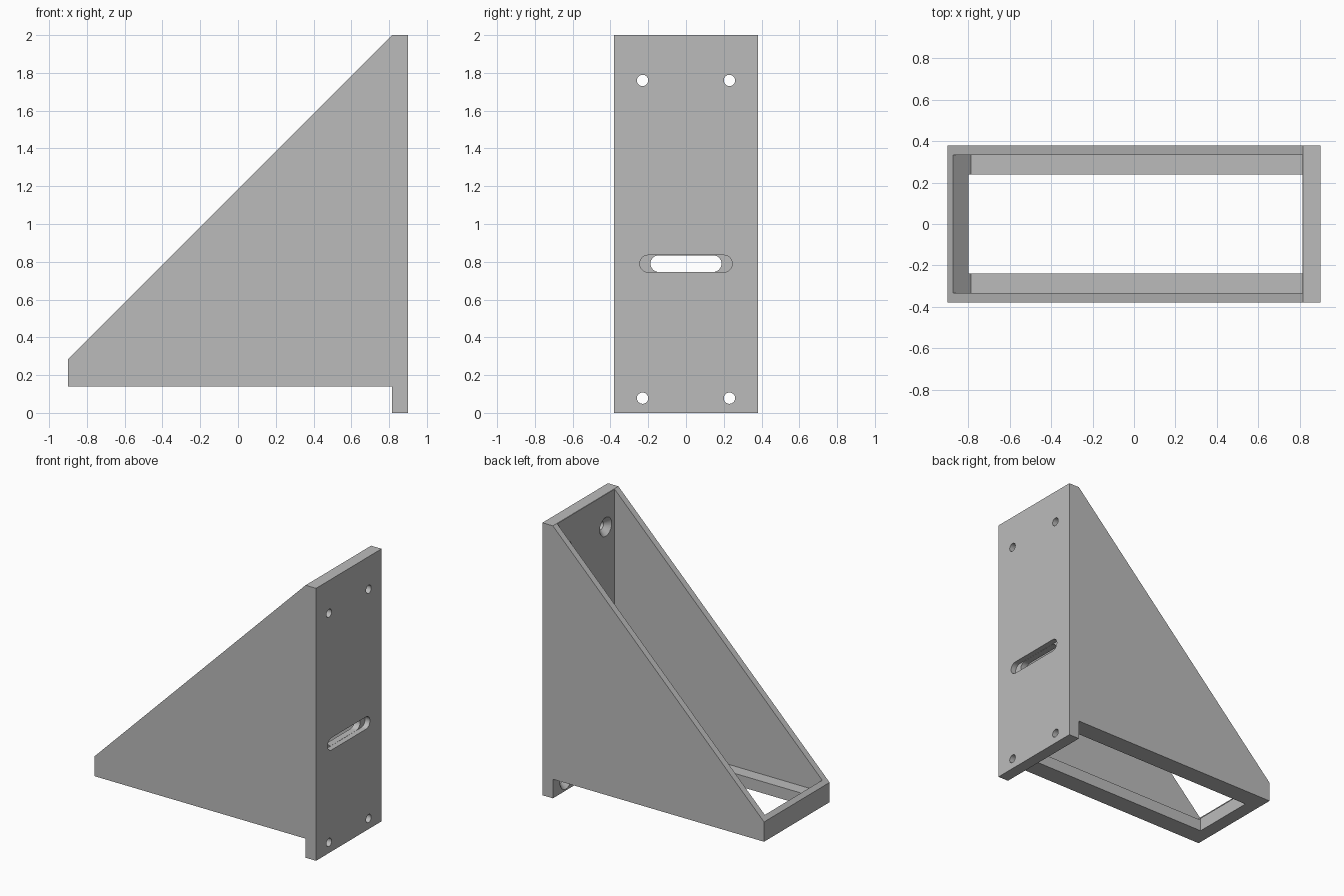
import bpy
import bmesh
from math import cos, sin, pi
from mathutils import Vector

if "Cube" in bpy.data.objects:
    bpy.data.objects.remove(bpy.data.objects["Cube"])

grey = bpy.data.materials.new("plain_grey")
grey.use_nodes = True
colour = (0.5, 0.5, 0.5, 1)
grey.diffuse_color = colour
grey.node_tree.nodes["Principled BSDF"].inputs["Base Color"].default_value = colour


def loft(name, rings):
    """Solid from matching rings of points, capped at both ends."""
    bm = bmesh.new()
    loops = [[bm.verts.new(p) for p in ring] for ring in rings]
    for a, b in zip(loops, loops[1:]):
        for i in range(len(a)):
            j = (i + 1) % len(a)
            bm.faces.new((a[i], a[j], b[j], b[i]))
    bm.faces.new(loops[0])
    bm.faces.new(loops[-1])
    bmesh.ops.recalc_face_normals(bm, faces=bm.faces)
    mesh = bpy.data.meshes.new(name)
    bm.to_mesh(mesh)
    bm.free()
    obj = bpy.data.objects.new(name, mesh)
    bpy.context.collection.objects.link(obj)
    mesh.materials.append(grey)
    return obj


def side_profile(name, points, half_width):
    return loft(name, [[(x, y, z) for x, z in points]
                       for y in (-half_width, half_width)])


def stadium(x, half_length, r, z, steps=16):
    """Rounded slot outline in the plane of the plate."""
    ring = []
    for side in (1, -1):
        for i in range(steps + 1):
            a = -pi / 2 + pi * i / steps
            ring.append(Vector((x, side * (half_length - r + r * cos(a)),
                                z + side * r * sin(a))))
    return ring


def circle(x, r, y, z, steps=32):
    return [(x, y + r * cos(2 * pi * i / steps), z + r * sin(2 * pi * i / steps))
            for i in range(steps)]


def cut(target, cutter):
    cutter.hide_render = True
    mod = target.modifiers.new("cut", "BOOLEAN")
    mod.operation = "DIFFERENCE"
    mod.solver = "EXACT"
    mod.object = cutter
    bpy.context.view_layer.objects.active = target
    bpy.ops.object.modifier_apply(modifier=mod.name)
    bpy.data.objects.remove(cutter)


# Solid outline: sloped sides, upright plate and its lower foot
plate_in = 0.815
bracket = side_profile("angle_bracket", [
    (-0.9, 0.14), (plate_in, 0.14), (plate_in, 0), (0.9, 0),
    (0.9, 2), (plate_in, 2), (-0.9, 0.285)], 0.38)

# Hollow between the side walls, with a slanted end lip
cavity_x = plate_in - 0.002
cut(bracket, side_profile("cavity", [
    (-0.786, 0.225), (cavity_x, 0.225), (cavity_x, 2.3),
    (-1.8, 2.3), (-1.8, 1.239)], 0.333))

# Open window in the base, leaving a ledge
cut(bracket, side_profile("base_window", [
    (-0.8, 0.05), (cavity_x, 0.05), (cavity_x, 0.6), (-0.8, 0.6)], 0.24))

# Stepped slot through the plate
cut(bracket, loft("outer_slot", [stadium(x, 0.245, 0.045, 0.79) for x in (0.86, 1)]))
cut(bracket, loft("inner_slot", [stadium(x, 0.188, 0.044, 0.79) for x in (0.7, 0.88)]))

# Four screw holes, countersunk from the inside
for y in (-0.23, 0.23):
    for z in (0.078, 1.76):
        cut(bracket, loft("screw_hole", [
            circle(x, r, y, z)
            for x, r in ((0.812, 0.07), (0.852, 0.03), (1, 0.03))]))

bpy.ops.object.select_all(action="DESELECT")
bracket.select_set(True)
bpy.context.view_layer.objects.active = bracket
bpy.ops.object.shade_smooth_by_angle(angle=pi / 6)
